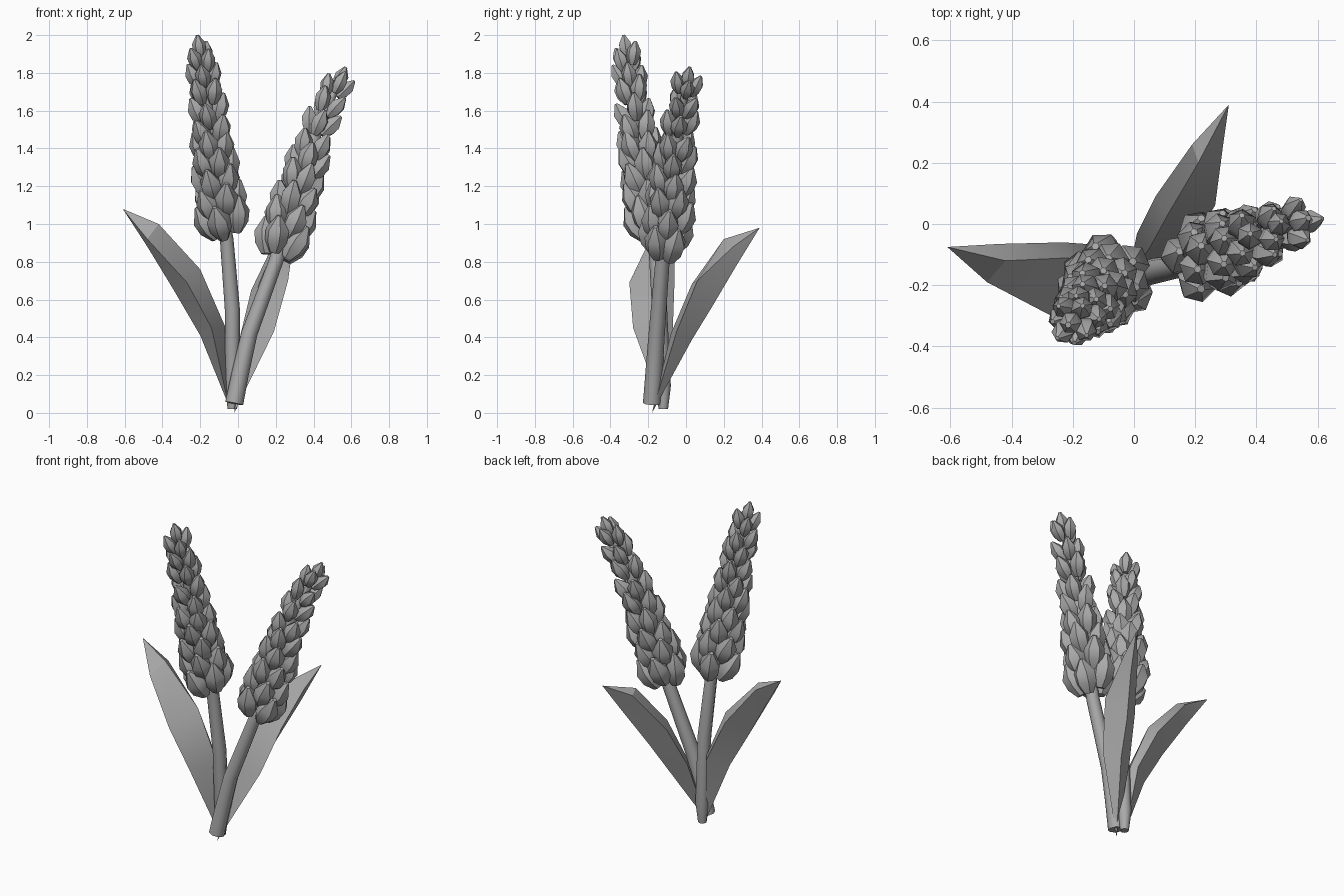
import bpy, bmesh, math, random
from mathutils import Vector

random.seed(4)
if "Cube" in bpy.data.objects:
    bpy.data.objects.remove(bpy.data.objects["Cube"])

# Single flat colour
grey = bpy.data.materials.new("plain grey")
grey.use_nodes = True
colour = (0.4, 0.4, 0.4, 1)
grey.diffuse_color = colour
grey.node_tree.nodes["Principled BSDF"].inputs["Base Color"].default_value = colour


def finish(bm, name, angle):
    bmesh.ops.recalc_face_normals(bm, faces=bm.faces)
    mesh = bpy.data.meshes.new(name)
    bm.to_mesh(mesh)
    bm.free()
    obj = bpy.data.objects.new(name, mesh)
    bpy.context.collection.objects.link(obj)
    mesh.materials.append(grey)
    bpy.ops.object.select_all(action='DESELECT')
    obj.select_set(True)
    bpy.context.view_layer.objects.active = obj
    bpy.ops.object.shade_smooth_by_angle(angle=math.radians(angle))


def frame(axis):
    side = axis.cross(Vector((0, 1, 0))).normalized()
    return side, axis.cross(side).normalized()


def loft(bm, centres, radii, axes, sides, turn=0):
    # Closed tube through a row of rings
    rings = []
    for c, r, a in zip(centres, radii, axes):
        u, v = frame(a)
        ring = []
        for i in range(sides):
            t = turn + math.tau * i / sides
            ring.append(bm.verts.new(c + r * (u * math.cos(t) + v * math.sin(t))))
        rings.append(ring)
    for lo, hi in zip(rings, rings[1:]):
        for i in range(sides):
            j = (i + 1) % sides
            bm.faces.new((lo[i], lo[j], hi[j], hi[i]))
    bm.faces.new(rings[0])
    bm.faces.new(rings[-1])


def tangents(points):
    last = len(points) - 1
    return [(points[min(i + 1, last)] - points[max(i - 1, 0)]).normalized()
            for i in range(len(points))]


def at_height(points, z):
    for a, b in zip(points, points[1:]):
        if z <= b.z:
            break
    return a.lerp(b, (z - a.z) / (b.z - a.z)), (b - a).normalized()


def stem(name, points, radii):
    bm = bmesh.new()
    loft(bm, points, radii, tangents(points), 8)
    finish(bm, name, 50)


def floret(bm, centre, axis, length, width, turn):
    profile = [(0, .45), (.3, .95), (.62, 1), (1, .2)]
    centres = [centre + axis * length * (t - .5) for t, r in profile]
    loft(bm, centres, [width * r for t, r in profile], [axis] * len(profile), 6, turn)


def spike(name, points, low, high, rows):
    # Staggered rows of buds, shrinking towards the tip
    bm = bmesh.new()
    for row in range(rows):
        t = row / (rows - 1)
        p, axis = at_height(points, low + (high - low) * t)
        u, v = frame(axis)
        count = 5 if t < .5 else 4
        for k in range(count):
            a = math.tau * (k + row * .5) / count + random.uniform(-.15, .15)
            out = u * math.cos(a) + v * math.sin(a)
            centre = p + out * (.09 - .04 * t) + axis * random.uniform(-.02, .02)
            lean = (axis + out * random.uniform(.25, .42)).normalized()
            floret(bm, centre, lean, .2 - .075 * t, .064 - .027 * t, random.random())
    tip = points[-1]
    axis = (points[-1] - points[-2]).normalized()
    floret(bm, tip - axis * .06, axis, .12, .036, 0)
    finish(bm, name, 35)


def leaf(name, base, tip, *lines):
    # Solid four-sided blade: lines run ridge, back edge, keel, front edge
    bm = bmesh.new()
    end, top = bm.verts.new(base), bm.verts.new(tip)
    rows = [[bm.verts.new(p) for p in line] for line in lines]
    for p, q in zip(rows, rows[1:] + rows[:1]):
        bm.faces.new((end, q[0], p[0]))
        bm.faces.new((top, p[-1], q[-1]))
        for i in range(len(p) - 1):
            bm.faces.new((p[i], q[i], q[i + 1], p[i + 1]))
    finish(bm, name, 25)


# Stems and their flower spikes
left_path = [Vector(p) for p in (
    (-.02, -.18, .05), (.01, -.17, .2), (.06, -.155, .42), (.2, -.125, .8),
    (.31, -.08, 1.15), (.42, -.04, 1.5), (.57, .02, 1.83))]
right_path = [Vector(p) for p in (
    (-.03, -.12, .02), (-.03, -.12, .14), (-.03, -.14, .55), (-.06, -.165, .92),
    (-.11, -.21, 1.2), (-.14, -.26, 1.5), (-.215, -.33, 2))]
stem("left_stem", left_path, [.048, .046, .043, .038, .035, .03, .01])
stem("right_stem", right_path, [.025, .04, .04, .036, .033, .03, .01])
spike("left_flower", left_path, .93, 1.73, 9)
spike("right_flower", right_path, 1.04, 1.88, 10)

# Leaves
leaf("right_leaf", (-.05, -.13, .04), (-.61, -.075, 1.08),
     [(-.065, -.11, .45), (-.2, -.11, .76), (-.42, -.12, 1)],
     [(-.09, -.07, .44), (-.23, -.06, .72), (-.44, -.065, .98)],
     [(-.2, -.15, .41), (-.34, -.15, .65), (-.48, -.11, .88)],
     [(-.14, -.28, .45), (-.27, -.3, .69), (-.48, -.19, .92)])
leaf("left_leaf", (-.02, -.18, 0), (.31, .39, .98),
     [(.05, -.08, .42), (.11, .03, .68), (.21, .2, .92)],
     [(.01, -.03, .4), (.07, .09, .65), (.19, .26, .9)],
     [(.12, .03, .385), (.17, .14, .565), (.25, .27, .785)],
     [(.19, -.05, .43), (.265, .06, .7), (.29, .25, .88)])
